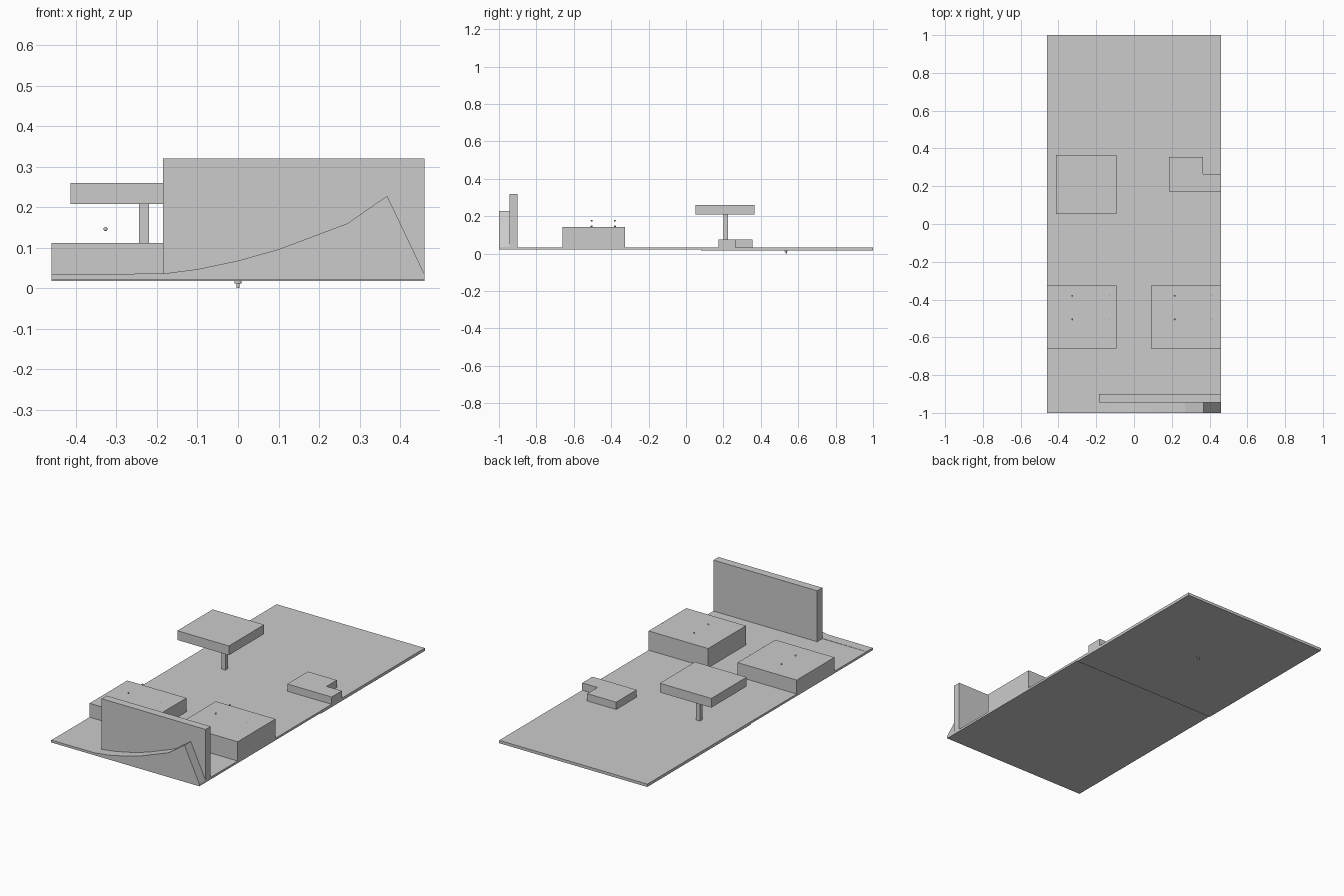
import bpy
import bmesh

cube = bpy.data.objects.get("Cube")
if cube:
    bpy.data.objects.remove(cube, do_unlink=True)

grey = bpy.data.materials.new("plain_grey")
grey.use_nodes = True
colour = (0.6, 0.6, 0.6, 1)
grey.diffuse_color = colour
grey.node_tree.nodes["Principled BSDF"].inputs["Base Color"].default_value = colour


def add(name, bm):
    """Turn a bmesh into a named grey object."""
    bmesh.ops.recalc_face_normals(bm, faces=bm.faces)
    mesh = bpy.data.meshes.new(name)
    bm.to_mesh(mesh)
    bm.free()
    mesh.materials.append(grey)
    obj = bpy.data.objects.new(name, mesh)
    bpy.context.collection.objects.link(obj)
    return obj


def prism(name, outline, offset):
    """Extrude a closed outline by an offset."""
    bm = bmesh.new()
    face = bm.faces.new([bm.verts.new(p) for p in outline])
    ext = bmesh.ops.extrude_face_region(bm, geom=[face])
    moved = [g for g in ext["geom"] if isinstance(g, bmesh.types.BMVert)]
    bmesh.ops.translate(bm, verts=moved, vec=offset)
    # keep a base face so the solid stays closed
    if not face.is_valid:
        bm.faces.new([v for v in bm.verts if v not in moved])
    return add(name, bm)


def box(name, x, y, z):
    outline = [(x[0], y[0], z[0]), (x[1], y[0], z[0]),
               (x[1], y[1], z[0]), (x[0], y[1], z[0])]
    return prism(name, outline, (0, 0, z[1] - z[0]))


def cylinder(name, radius, depth, centre):
    bpy.ops.mesh.primitive_cylinder_add(vertices=12, radius=radius, depth=depth, location=centre)
    obj = bpy.context.object
    obj.name = name
    obj.data.materials.append(grey)


def ball(name, radius, centre):
    bpy.ops.mesh.primitive_uv_sphere_add(segments=12, ring_count=8, radius=radius, location=centre)
    obj = bpy.context.object
    obj.name = name
    obj.data.materials.append(grey)
    bpy.ops.object.shade_smooth()


FLOOR = 0.034
W = 0.46

# Floor in two slabs, the back one slightly thicker
box("front_floor", (-W, W), (-1, 0.08), (0.022, FLOOR))
box("back_floor", (-W, W), (0.08, 1), (0.018, FLOOR))

# Upright wall and the curved ramp in front of it
box("wall", (-0.185, W), (-0.945, -0.9), (FLOOR, 0.32))
curve = [(-W, 0.035), (-0.185, 0.036), (-0.1, 0.047), (0, 0.068), (0.1, 0.096),
         (0.27, 0.16), (0.368, 0.228), (W, 0.035)]
outline = [(-W, -1, FLOOR)] + [(x, -1, z) for x, z in curve] + [(W, -1, FLOOR)]
prism("curved_ramp", outline, (0, 0.055, 0))

# Two large blocks with small floating markers above them
for side, x, top, marks in (("right", (-W, -0.093), 0.112, (-0.327, -0.13)),
                            ("left", (0.09, W), 0.142, (0.215, 0.41))):
    box(side + "_block", x, (-0.66, -0.325), (FLOOR, top))
    for y in (-0.505, -0.38):
        for mx, radius in zip(marks, (0.005, 0.0015)):
            ball(side + "_marker", radius, (mx, y, top + 0.034))

# Table on a single post
box("table_post", (-0.244, -0.219), (0.2, 0.225), (FLOOR, 0.208))
box("table_top", (-0.413, -0.093), (0.052, 0.365), (0.208, 0.26))

# Low step with a notched corner
step = [(0.185, 0.173), (W, 0.173), (W, 0.264), (0.365, 0.264), (0.365, 0.355), (0.185, 0.355)]
prism("notched_step", [(x, y, FLOOR) for x, y in step], (0, 0, 0.041))

# Small peg under the floor
cylinder("peg_flange", 0.009, 0.006, (0, 0.535, 0.015))
cylinder("peg_stem", 0.004, 0.013, (0, 0.535, 0.0065))
